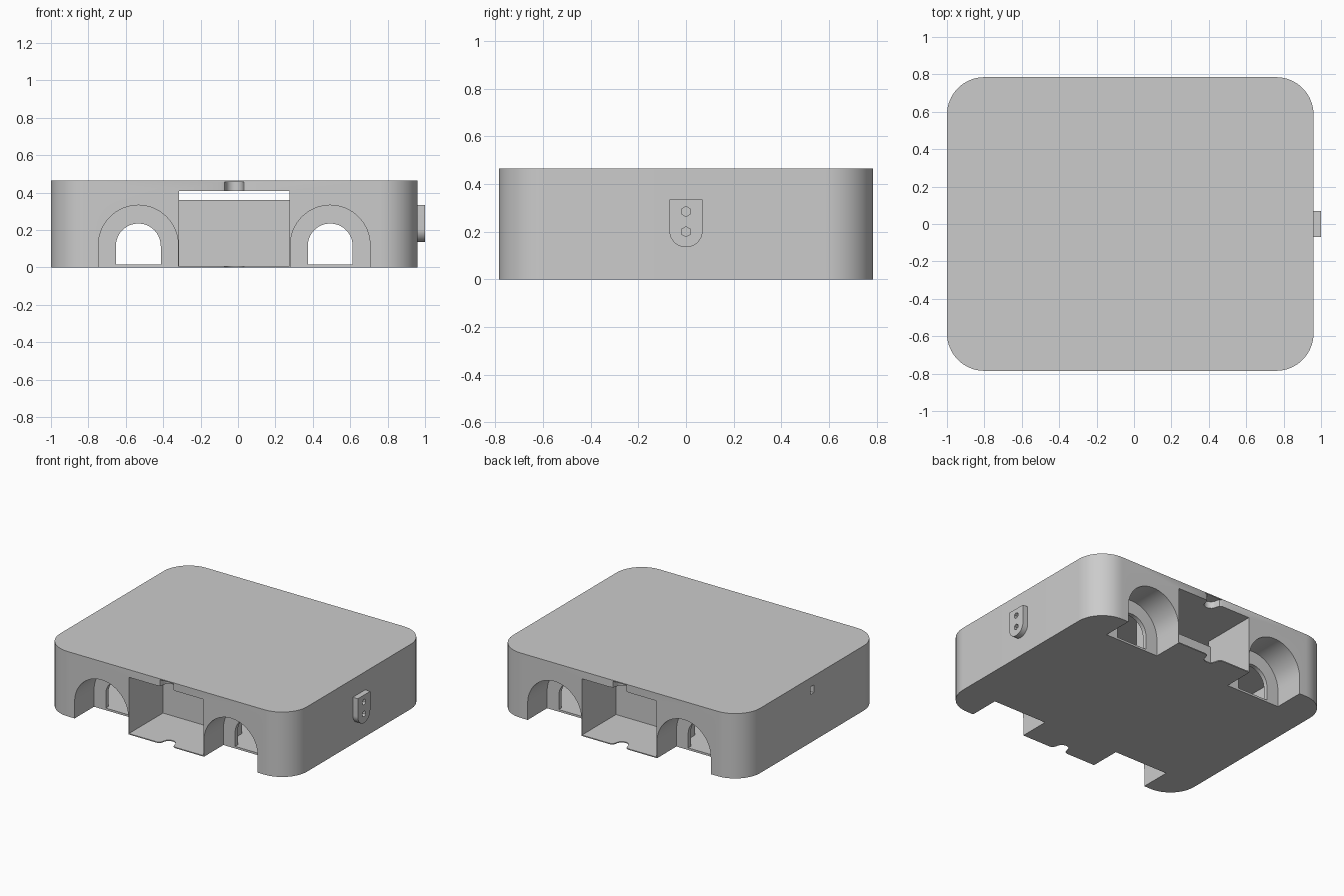
import bpy, bmesh
from math import sin, cos, pi

if "Cube" in bpy.data.objects:
    bpy.data.objects.remove(bpy.data.objects["Cube"])

MID = -0.02          # centre of the case in x
HALF_X, HALF_Y, TOP = 0.98, 0.785, 0.465
CEILING, WALL = 0.41, 0.03

grey = bpy.data.materials.new("plain_grey")
grey.use_nodes = True
colour = (0.6, 0.6, 0.6, 1)
grey.diffuse_color = colour
grey.node_tree.nodes["Principled BSDF"].inputs["Base Color"].default_value = colour


def arc(cx, cy, r, start, end, n):
    angles = [start + (end - start) * i / n for i in range(n + 1)]
    return [(cx + r * cos(a), cy + r * sin(a)) for a in angles]


def prism(name, profile, axis, lo, hi):
    """Extrude a 2D profile along x, y or z."""
    place = {"x": lambda u, v, w: (w, u, v),
             "y": lambda u, v, w: (u, w, v),
             "z": lambda u, v, w: (u, v, w)}[axis]
    bm = bmesh.new()
    ends = [[bm.verts.new(place(u, v, w)) for u, v in profile] for w in (lo, hi)]
    n = len(profile)
    bm.faces.new(ends[0])
    bm.faces.new(ends[1])
    for i in range(n):
        j = (i + 1) % n
        bm.faces.new((ends[0][i], ends[0][j], ends[1][j], ends[1][i]))
    bmesh.ops.recalc_face_normals(bm, faces=bm.faces)
    mesh = bpy.data.meshes.new(name)
    bm.to_mesh(mesh)
    bm.free()
    mesh.materials.append(grey)
    obj = bpy.data.objects.new(name, mesh)
    bpy.context.collection.objects.link(obj)
    return obj


def box(name, x0, x1, y0, y1, z0, z1):
    return prism(name, [(x0, y0), (x1, y0), (x1, y1), (x0, y1)], "z", z0, z1)


def rounded_rect(hx, hy, r):
    points = []
    for k, (sx, sy) in enumerate([(1, 1), (-1, 1), (-1, -1), (1, -1)]):
        points += arc(MID + sx * (hx - r), sy * (hy - r), r, k * pi / 2, (k + 1) * pi / 2, 16)
    return points


def arch(cx, spring, r, bottom):
    return [(cx - r, bottom), (cx + r, bottom)] + arc(cx, spring, r, 0, pi, 32)


def combine(target, parts, operation):
    for part in parts:
        mod = target.modifiers.new("combine", "BOOLEAN")
        mod.operation, mod.object, mod.solver = operation, part, "EXACT"
    graph = bpy.context.evaluated_depsgraph_get()
    mesh = bpy.data.meshes.new_from_object(target.evaluated_get(graph))
    target.modifiers.clear()
    target.data = mesh
    for part in parts:
        bpy.data.objects.remove(part)


def smooth(obj):
    bpy.ops.object.select_all(action="DESELECT")
    obj.select_set(True)
    bpy.context.view_layer.objects.active = obj
    bpy.ops.object.shade_smooth_by_angle(angle=0.6)


# Hollow case
case = prism("case", rounded_rect(HALF_X, HALF_Y, 0.2), "z", 0, TOP)
cavity = prism("cavity", rounded_rect(HALF_X - WALL, HALF_Y - WALL, 0.17), "z", 0.014, CEILING)
combine(case, [cavity], "DIFFERENCE")

# Pocket liners and openings, the same at front and back
liners, cuts = [], []
for s in (-1, 1):
    def depth(d):
        return s * (HALF_Y - d)

    def span(a, b):
        return sorted((depth(a), depth(b)))

    # Central bay
    liners.append(box("bay_liner", MID - 0.315, MID + 0.315, *span(0.01, 0.41), 0.004, 0.43))
    cuts.append(box("bay", MID - 0.295, MID + 0.295, *span(-0.1, 0.385), 0.007, CEILING))
    cuts.append(box("bay_slot", MID - 0.295, MID + 0.295, *span(0.3, 0.45), 0.36, CEILING))

    # Arched tunnels with smaller arched openings
    for side in (-1, 1):
        cx = MID + side * 0.513
        liners.append(prism("arch_liner", arch(cx, 0.12, 0.228, 0.004), "y", *span(0.01, 0.25)))
        cuts.append(prism("arch_pocket", arch(cx, 0.12, 0.213, -0.1), "y", *span(-0.1, 0.22)))
        cuts.append(prism("arch_opening", arch(cx, 0.115, 0.12, 0.015), "y", *span(0.1, 0.3)))

    # Finger notches in the bay floor and lip
    half = [(0.073, -0.05), (0.073, 0), (0.053, 0.008), (0.045, 0.03)]
    bowl = arc(0, 0.03, 0.045, 0, pi, 12)[1:-1]
    outline = half + bowl + [(-u, v) for u, v in reversed(half)]
    notch = [(MID + u, depth(v)) for u, v in outline]
    cuts.append(prism("floor_notch", notch, "z", -0.1, 0.05))
    cuts.append(prism("lip_notch", notch, "z", 0.3, 0.458))

# Small cable hole in the plain end
cuts.append(box("cable_hole", -1.1, -0.9, -0.02, 0.02, 0.345, 0.4))
combine(case, liners, "UNION")
combine(case, cuts, "DIFFERENCE")
smooth(case)

# Side plate with two hexagonal holes
shield = [(0.07, 0.335), (-0.07, 0.335)] + arc(0, 0.205, 0.07, pi, 2 * pi, 24)
plate = prism("side_plate", shield, "x", 0.96, 1.0)
holes = [prism("plate_hole", arc(0, z, 0.021, pi / 6, 11 * pi / 6, 5), "x", 0.9, 1.1)
         for z in (0.2, 0.285)]
combine(plate, holes, "DIFFERENCE")
smooth(plate)
